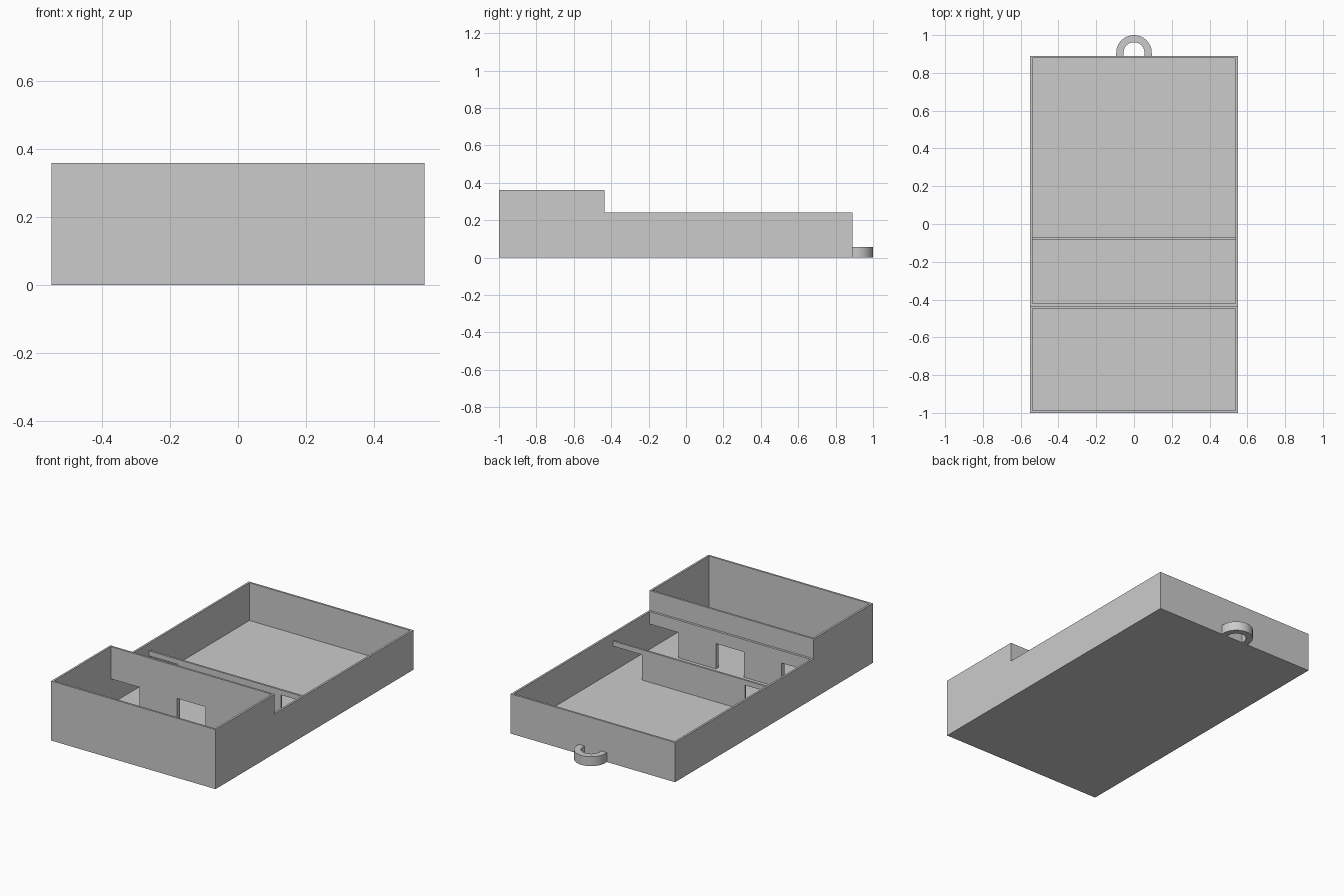
import bpy, bmesh, math

if "Cube" in bpy.data.objects:
    bpy.data.objects.remove(bpy.data.objects["Cube"], do_unlink=True)

# One plain grey
grey = bpy.data.materials.new("plain_grey")
grey.use_nodes = True
colour = (0.6, 0.6, 0.6, 1)
grey.diffuse_color = colour
grey.node_tree.nodes["Principled BSDF"].inputs["Base Color"].default_value = colour


def extrude_profile(name, points, offset):
    """Solid made by sweeping a closed outline along an offset."""
    bm = bmesh.new()
    face = bm.faces.new([bm.verts.new(p) for p in points])
    moved = bmesh.ops.extrude_face_region(bm, geom=[face], use_keep_orig=True)
    verts = [g for g in moved["geom"] if isinstance(g, bmesh.types.BMVert)]
    bmesh.ops.translate(bm, verts=verts, vec=offset)
    bmesh.ops.recalc_face_normals(bm, faces=bm.faces)
    mesh = bpy.data.meshes.new(name)
    bm.to_mesh(mesh)
    bm.free()
    mesh.materials.append(grey)
    obj = bpy.data.objects.new(name, mesh)
    bpy.context.collection.objects.link(obj)
    return obj


def cut_box(target, x0, x1, y0, y1, z0, z1):
    """Remove a box-shaped volume from the target."""
    base = [(x0, y0, z0), (x1, y0, z0), (x1, y1, z0), (x0, y1, z0)]
    cutter = extrude_profile("cutter", base, (0, 0, z1 - z0))
    cutter.hide_render = True
    mod = target.modifiers.new("cut", "BOOLEAN")
    mod.operation, mod.solver, mod.object = "DIFFERENCE", "EXACT", cutter
    bpy.context.view_layer.objects.active = target
    bpy.ops.object.modifier_apply(modifier=mod.name)
    bpy.data.objects.remove(cutter, do_unlink=True)


half, wall = 0.55, 0.012
front, step, back = -1.0, -0.435, 0.89
tall, low, divider, door = 0.36, 0.24, 0.195, 0.165
inner = half - wall
top = 0.5

# Stepped tray body
side = [(front, 0), (back, 0), (back, low), (step, low), (step, tall), (front, tall)]
tray = extrude_profile("tray", [(-half, y, z) for y, z in side], (2 * half, 0, 0))

# Three compartments, then the space above the lower divider
for y0, y1 in ((front + wall, step - wall), (step + 0.014, -0.083), (-0.071, back - wall)):
    cut_box(tray, -inner, inner, y0, y1, wall, top)
cut_box(tray, -inner, inner, -0.1, 0, divider, top)

# Doorways: a middle one in the first divider, outer ones through both
cut_box(tray, -0.095, 0.095, -0.5, -0.38, wall, door)
for x0, x1 in ((-inner, -0.345), (0.345, inner)):
    cut_box(tray, x0, x1, -0.5, -0.38, wall, door)
    cut_box(tray, x0, x1, -0.12, -0.03, wall, door)

# Rounded hanging loop on the back
outer_r, inner_r, centre = 0.094, 0.056, 0.906
angles = [math.pi * i / 32 for i in range(33)]


def arc(radius):
    bend = [(radius * math.cos(a), centre + radius * math.sin(a), 0) for a in angles]
    return [(radius, back, 0)] + bend + [(-radius, back, 0)]


loop = extrude_profile("hanging_loop", arc(outer_r) + arc(inner_r)[::-1], (0, 0, 0.057))
bpy.ops.object.select_all(action="DESELECT")
loop.select_set(True)
bpy.context.view_layer.objects.active = loop
bpy.ops.object.shade_smooth_by_angle(angle=math.radians(30))
